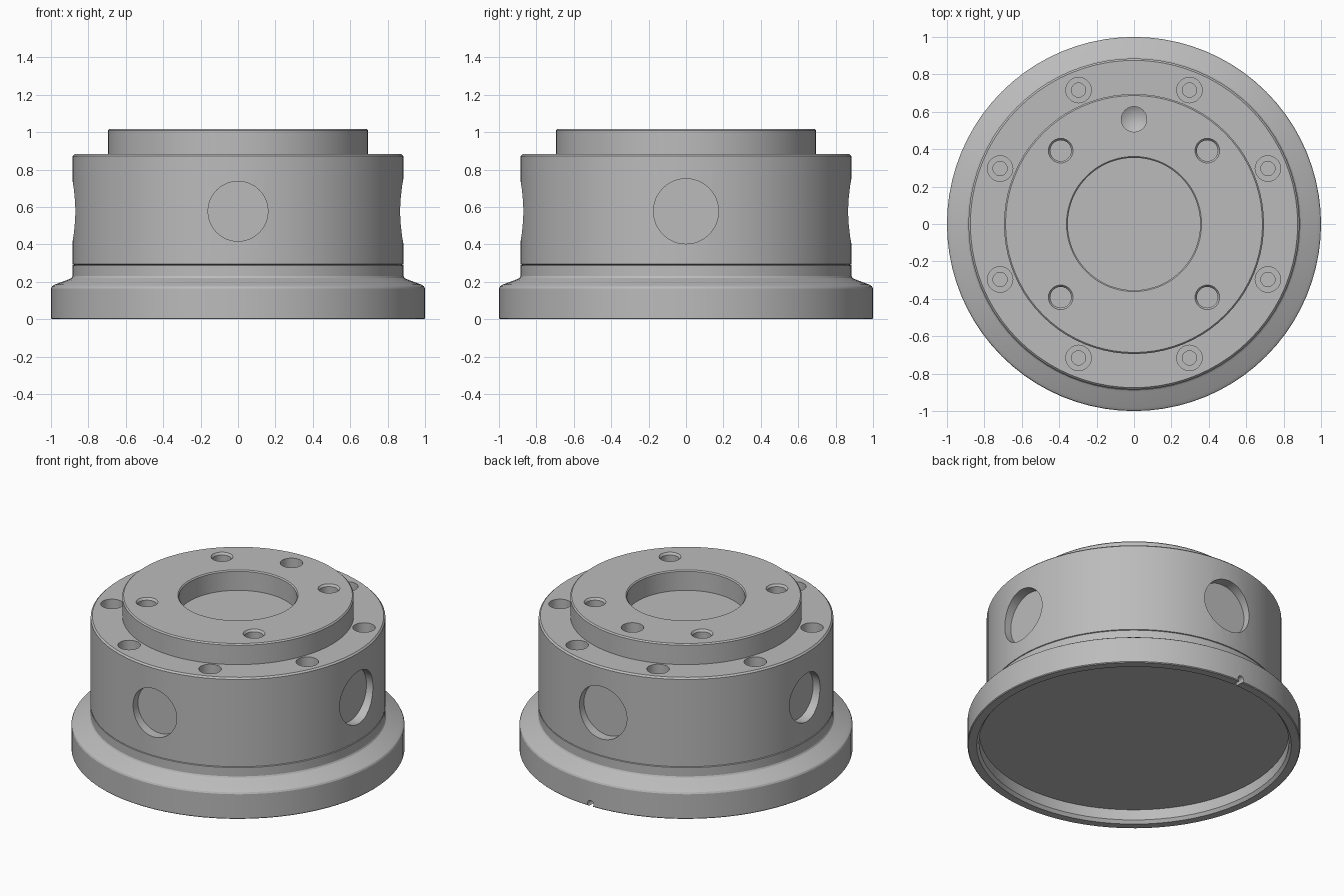
import bpy, bmesh, math
from mathutils import Matrix

if "Cube" in bpy.data.objects:
    bpy.data.objects.remove(bpy.data.objects["Cube"])

metal = bpy.data.materials.new("light grey metal")
metal.diffuse_color = (0.5, 0.5, 0.5, 1)
metal.use_nodes = True
metal.node_tree.nodes["Principled BSDF"].inputs["Base Color"].default_value = metal.diffuse_color


def lathe(bm, profile, steps, matrix=None):
    """Revolve an (r, z) profile that starts and ends on the axis."""
    part = bmesh.new()
    verts = [part.verts.new((r, 0, z)) for r, z in profile]
    edges = [part.edges.new(pair) for pair in zip(verts, verts[1:])]
    bmesh.ops.spin(part, geom=verts + edges, axis=(0, 0, 1), cent=(0, 0, 0),
                   angle=2 * math.pi, steps=steps)
    bmesh.ops.remove_doubles(part, verts=part.verts, dist=1e-4)
    bmesh.ops.dissolve_degenerate(part, edges=part.edges, dist=1e-5)
    bmesh.ops.recalc_face_normals(part, faces=part.faces)
    if matrix:
        part.transform(matrix)
    temp = bpy.data.meshes.new("temp")
    part.to_mesh(temp)
    part.free()
    bm.from_mesh(temp)
    bpy.data.meshes.remove(temp)


def make_object(name, bm):
    mesh = bpy.data.meshes.new(name)
    bm.to_mesh(mesh)
    bm.free()
    mesh.materials.append(metal)
    obj = bpy.data.objects.new(name, mesh)
    bpy.context.collection.objects.link(obj)
    return obj


# Turned body: recessed underside, flange, drum, raised collar and bore
bm = bmesh.new()
lathe(bm, [
    (0, 0.09), (0.93, 0.09), (0.93, 0.02), (0.945, 0), (0.995, 0), (1, 0.005),
    (1, 0.165), (0.995, 0.175), (0.98, 0.185), (0.90, 0.215), (0.89, 0.221),
    (0.885, 0.23), (0.885, 0.288), (0.877, 0.291), (0.885, 0.294),
    (0.885, 0.872), (0.875, 0.882), (0.695, 0.882), (0.695, 1.01),
    (0.687, 1.018), (0.361, 1.018), (0.354, 1.011), (0.354, 0.885), (0, 0.885),
], 80)
body = make_object("hub_body", bm)

cut = bmesh.new()

# Eight counterbored bolt holes in the shoulder
for i in range(8):
    a = math.radians(22.5 + 45 * i)
    lathe(cut, [(0, 0.55), (0.038, 0.55), (0.038, 0.76), (0.068, 0.76),
                (0.068, 0.95), (0, 0.95)], 24,
          Matrix.Translation((0.775 * math.cos(a), 0.775 * math.sin(a), 0)))

# Four chamfered holes in the collar
for x in (-0.392, 0.392):
    for y in (-0.392, 0.392):
        lathe(cut, [(0, 0.88), (0.056, 0.88), (0.056, 1.004), (0.076, 1.032),
                    (0, 1.032)], 24, Matrix.Translation((x, y, 0)))

# Drilled locating hole with a conical tip
lathe(cut, [(0, 0.88), (0.068, 0.92), (0.068, 1.05), (0, 1.05)], 24,
      Matrix.Translation((0, 0.56, 0)))

# Shallow round pockets around the drum: front, right, back, left
for angle, r in ((-90, 0.16), (0, 0.174), (90, 0.174), (180, 0.16)):
    turn = Matrix.Rotation(math.radians(angle), 4, 'Z')
    lathe(cut, [(0, 0.82), (r, 0.82), (r, 1), (0, 1)], 48,
          turn @ Matrix.Translation((0, 0, 0.577))
          @ Matrix.Rotation(math.pi / 2, 4, 'Y'))

# Small drain notch through the back of the rim
lathe(cut, [(0, 0.9), (0.022, 0.9), (0.022, 1.05), (0, 1.05)], 16,
      Matrix.Translation((0, 0, 0.018)) @ Matrix.Rotation(-math.pi / 2, 4, 'X'))

cutter = make_object("hole_cutter", cut)
cutter.hide_render = True

# Cut every hole, then discard the cutter
bpy.context.view_layer.objects.active = body
body.select_set(True)
mod = body.modifiers.new("holes", 'BOOLEAN')
mod.operation = 'DIFFERENCE'
mod.solver = 'EXACT'
mod.object = cutter
bpy.ops.object.modifier_apply(modifier=mod.name)
bpy.data.objects.remove(cutter)

bpy.ops.object.select_all(action='DESELECT')
body.select_set(True)
bpy.ops.object.shade_smooth_by_angle(angle=math.radians(25))
